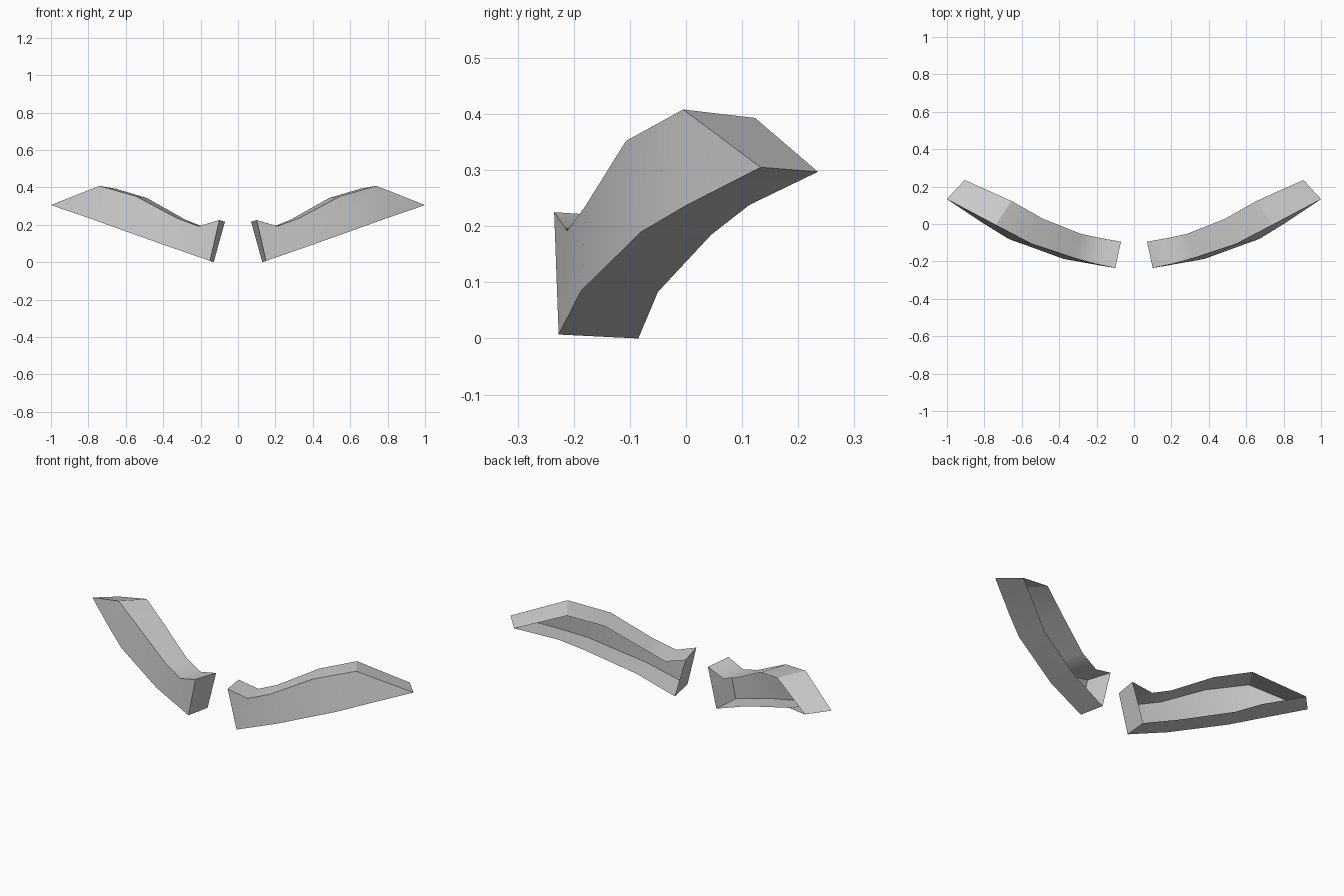
import bpy
import bmesh
from mathutils import Vector

# Remove the default object
default_cube = bpy.data.objects.get("Cube")
if default_cube:
    bpy.data.objects.remove(default_cube, do_unlink=True)


def make_material(name, colour):
    material = bpy.data.materials.new(name)
    material.use_nodes = True
    material.diffuse_color = colour
    shader = material.node_tree.nodes["Principled BSDF"]
    shader.inputs["Base Color"].default_value = colour
    return material


grey = make_material("plain grey", (0.6, 0.6, 0.6, 1.0))

# Front outline, running along the lower edge to the tip and back over the top
FRONT_OUTLINE = [
    (.15, -.227, .007), (.375, -.187, .085), (.67, -.08, .19), (.8, 0, .237),
    (1, .133, .305),
    (.74, -.005, .408), (.545, -.107, .352), (.326, -.18, .235),
    (.21, -.212, .192), (.1, -.235, .225),
]

# Rear rim, one point behind each front point
REAR_OUTLINE = [
    (.13, -.085, 0), (.34, -.05, .083), (.61, .045, .185), (.72, .113, .238),
    (.905, .235, .297),
    (.655, .123, .393), (.487, .028, .343), (.283, -.053, .228),
    (.18, -.075, .186), (.07, -.095, .216),
]

# Front panel faces between the lower and upper edges
PANEL_FACES = [(0, 8, 9), (0, 1, 7, 8), (1, 2, 6, 7), (2, 3, 5, 6), (3, 4, 5)]

# Outline points where the surrounding wall has a crisp corner
WALL_CORNERS = {0, 4, 5, 9}


def build_trim(name, side):
    """Curved open-backed shell: a front panel with a wall around its outline."""
    bm = bmesh.new()

    def add_points(points):
        return [bm.verts.new(Vector((side * x, y, z))) for x, y, z in points]

    def add_face(corners):
        # Reverse the winding on the mirrored side so normals stay outward
        face = bm.faces.new(corners if side > 0 else corners[::-1])
        face.smooth = True

    front = add_points(FRONT_OUTLINE)
    rear = add_points(REAR_OUTLINE)
    count = len(front)

    # Front panel
    for indices in PANEL_FACES:
        add_face([front[i] for i in indices])

    # Surrounding wall
    for i in range(count):
        j = (i + 1) % count
        add_face([front[i], rear[i], rear[j], front[j]])

    # Crisp front outline and wall corners, smooth everywhere else
    for i in range(count):
        bm.edges.get((front[i], front[(i + 1) % count])).smooth = False
        if i in WALL_CORNERS:
            bm.edges.get((front[i], rear[i])).smooth = False

    mesh = bpy.data.meshes.new(name)
    bm.to_mesh(mesh)
    bm.free()
    mesh.materials.append(grey)
    trim = bpy.data.objects.new(name, mesh)
    bpy.context.scene.collection.objects.link(trim)
    return trim


# Matching pair
build_trim("left_curved_trim", 1)
build_trim("right_curved_trim", -1)
